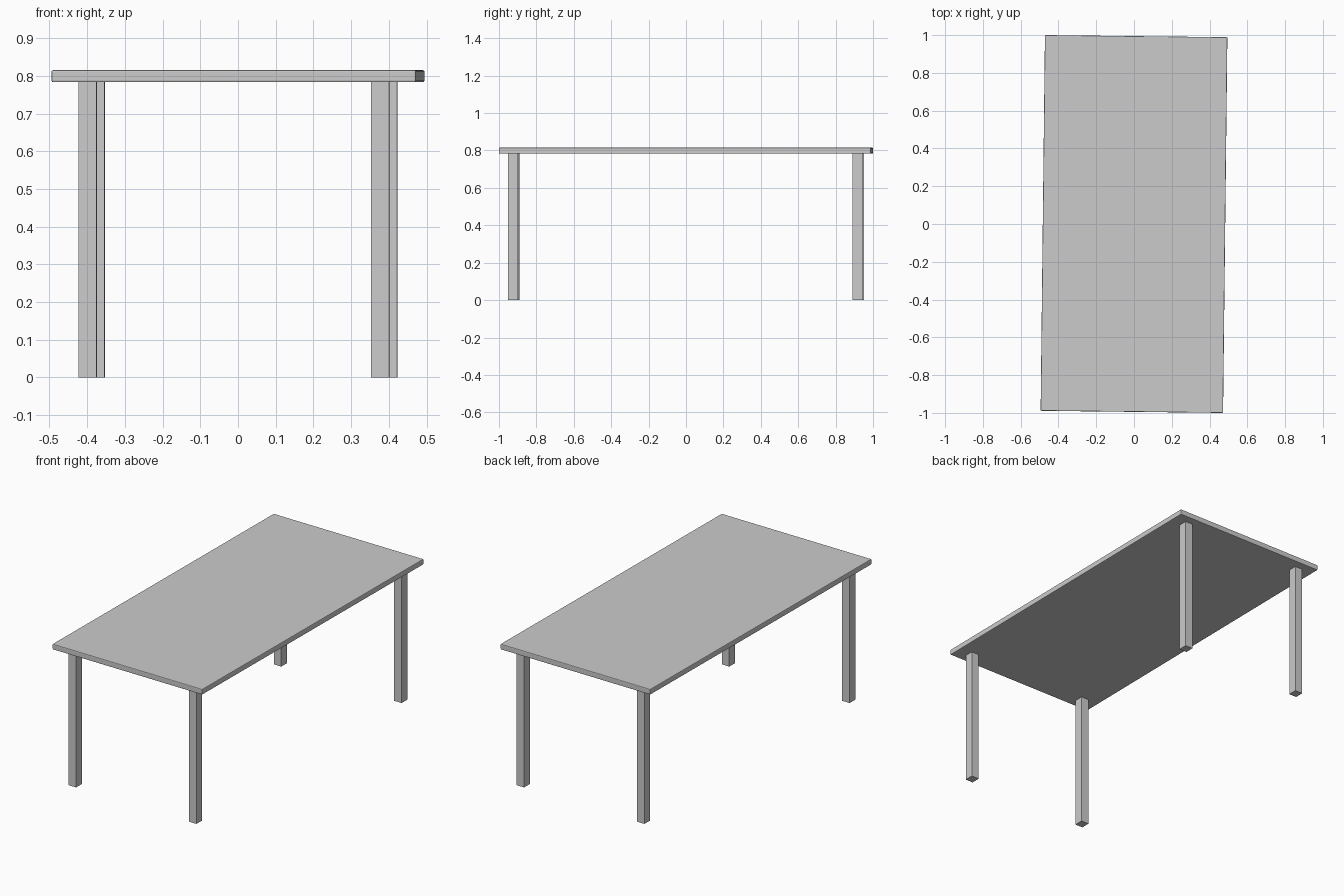
import bpy
from mathutils import Matrix, Vector

if "Cube" in bpy.data.objects:
    bpy.data.objects.remove(bpy.data.objects["Cube"])

TURN = -0.0115  # the whole table is turned slightly about z
ROT = Matrix.Rotation(TURN, 3, 'Z')


def box(name, center, size):
    bpy.ops.mesh.primitive_cube_add(size=1, location=ROT @ Vector(center),
                                    rotation=(0, 0, TURN))
    ob = bpy.context.object
    ob.name = name
    ob.scale = size
    bpy.ops.object.transform_apply(location=False, rotation=False, scale=True)
    return ob


# Table top with slightly eased edges
top = box("table_top", (0, 0, 0.799), (0.966, 1.989, 0.032))
bevel = top.modifiers.new("eased_edges", 'BEVEL')
bevel.width = 0.004
bevel.segments = 2

# Four straight legs
for y_name, sy in (("front", -1), ("back", 1)):
    for x_name, sx in (("left", -1), ("right", 1)):
        box(f"{y_name}_{x_name}_leg", (sx * 0.388, sy * 0.922, 0.392),
            (0.048, 0.052, 0.784))
